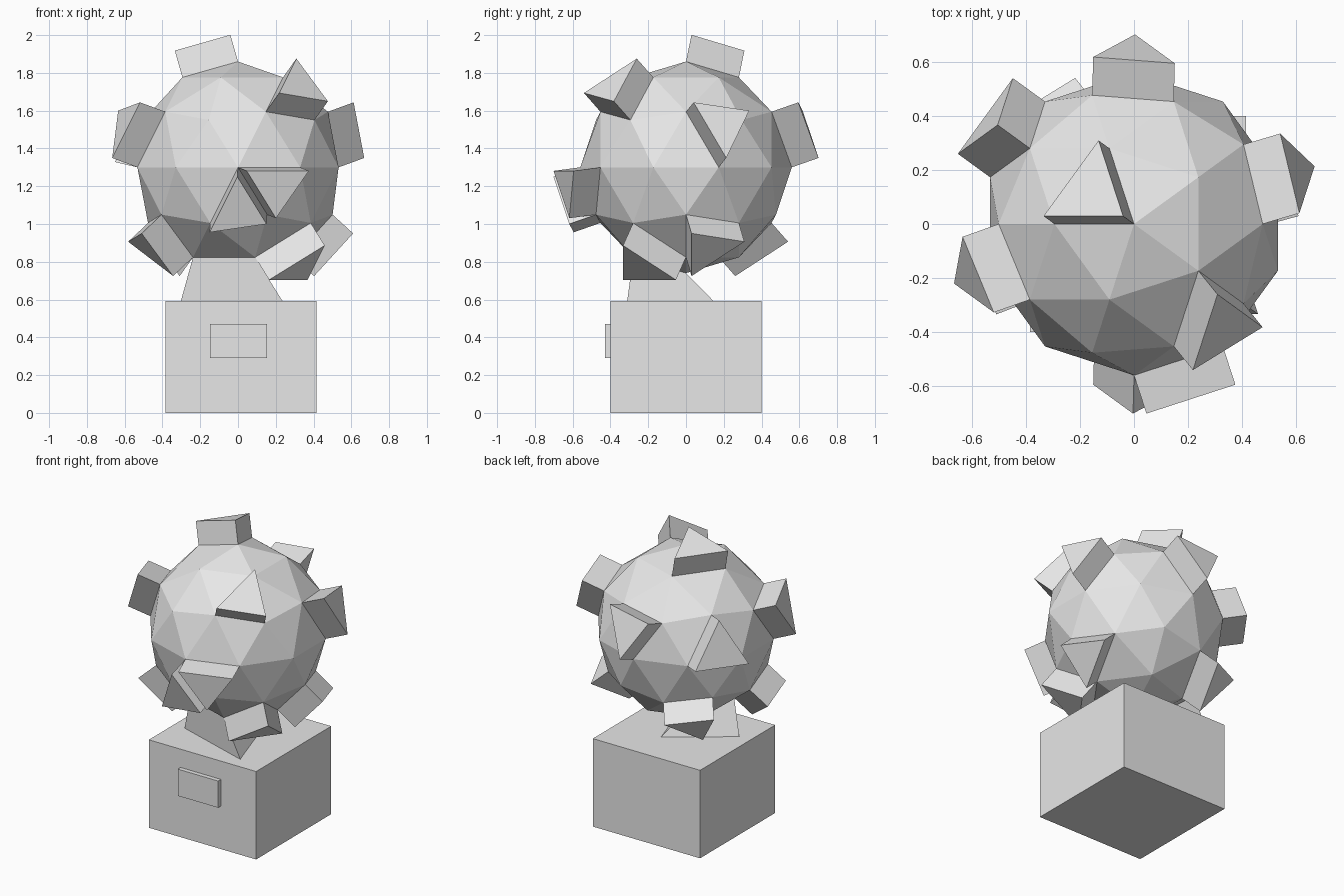
import bpy, bmesh
from math import radians, sin, cos, pi
from mathutils import Vector, Matrix

cube = bpy.data.objects.get("Cube")
if cube:
    bpy.data.objects.remove(cube, do_unlink=True)

# One plain grey material
grey = bpy.data.materials.new("plain_grey")
grey.use_nodes = True
color = (0.8, 0.8, 0.8, 1)
grey.diffuse_color = color
grey.node_tree.nodes["Principled BSDF"].inputs["Base Color"].default_value = color


def add_object(name, bm):
    bmesh.ops.recalc_face_normals(bm, faces=bm.faces)
    mesh = bpy.data.meshes.new(name)
    bm.to_mesh(mesh)
    bm.free()
    mesh.materials.append(grey)
    obj = bpy.data.objects.new(name, mesh)
    bpy.context.collection.objects.link(obj)
    return obj


def add_box(name, low, high):
    low, high = Vector(low), Vector(high)
    bm = bmesh.new()
    matrix = Matrix.Translation((low + high) / 2) @ Matrix.Diagonal((*(high - low), 1))
    bmesh.ops.create_cube(bm, size=1, matrix=matrix)
    return add_object(name, bm)


def face_towards(faces, azimuth, elevation):
    a, e = radians(azimuth), radians(elevation)
    aim = Vector((cos(a) * cos(e), sin(a) * cos(e), sin(e)))
    return max(faces, key=lambda f: (f.calc_center_median() - centre).normalized().dot(aim))


# Plinth with a raised plaque on its front
PLINTH_TOP = 0.593
add_box("plinth", (-0.385, -0.4, 0), (0.415, 0.4, PLINTH_TOP))
add_box("plaque", (-0.148, -0.43, 0.29), (0.153, -0.39, 0.47))

# Faceted ball
centre = Vector((0, 0, 1.3))
bm = bmesh.new()
bmesh.ops.create_icosphere(bm, subdivisions=2, radius=0.56,
                           matrix=Matrix.Translation(centre) @ Matrix.Rotation(pi, 4, 'Z'))

# Prism spikes: azimuth and elevation of each raised facet
spikes = [(144, 72), (311, 40),
          (198, 20), (18, 20), (90, 20), (144, 11),
          (270, -20), (288, -9),
          (13, -40), (131, -40), (203, -40), (324, -53)]
facets = list(bm.faces)
chosen = [face_towards(facets, *s) for s in spikes]
neck_facet = face_towards(facets, 252, -72)

# Flared neck pulled from a lower facet down to the plinth
neck_points = [v.co.copy() for v in neck_facet.verts]
middle = sum(neck_points, Vector()) / 3
foot_centre = Vector((0.007, -0.10, 0))

for face in bmesh.ops.extrude_discrete_faces(bm, faces=chosen)["faces"]:
    bmesh.ops.translate(bm, verts=face.verts, vec=face.normal * 0.15)
add_object("faceted_ball", bm)

bm = bmesh.new()
top = [bm.verts.new(p) for p in neck_points]
foot = []
for p in neck_points:
    q = foot_centre + (p - middle) * 1.64
    foot.append(bm.verts.new((q.x, q.y, PLINTH_TOP - 0.003)))
bm.faces.new(top)
bm.faces.new(foot[::-1])
for i in range(3):
    j = (i + 1) % 3
    bm.faces.new((top[i], top[j], foot[j], foot[i]))
add_object("neck", bm)
